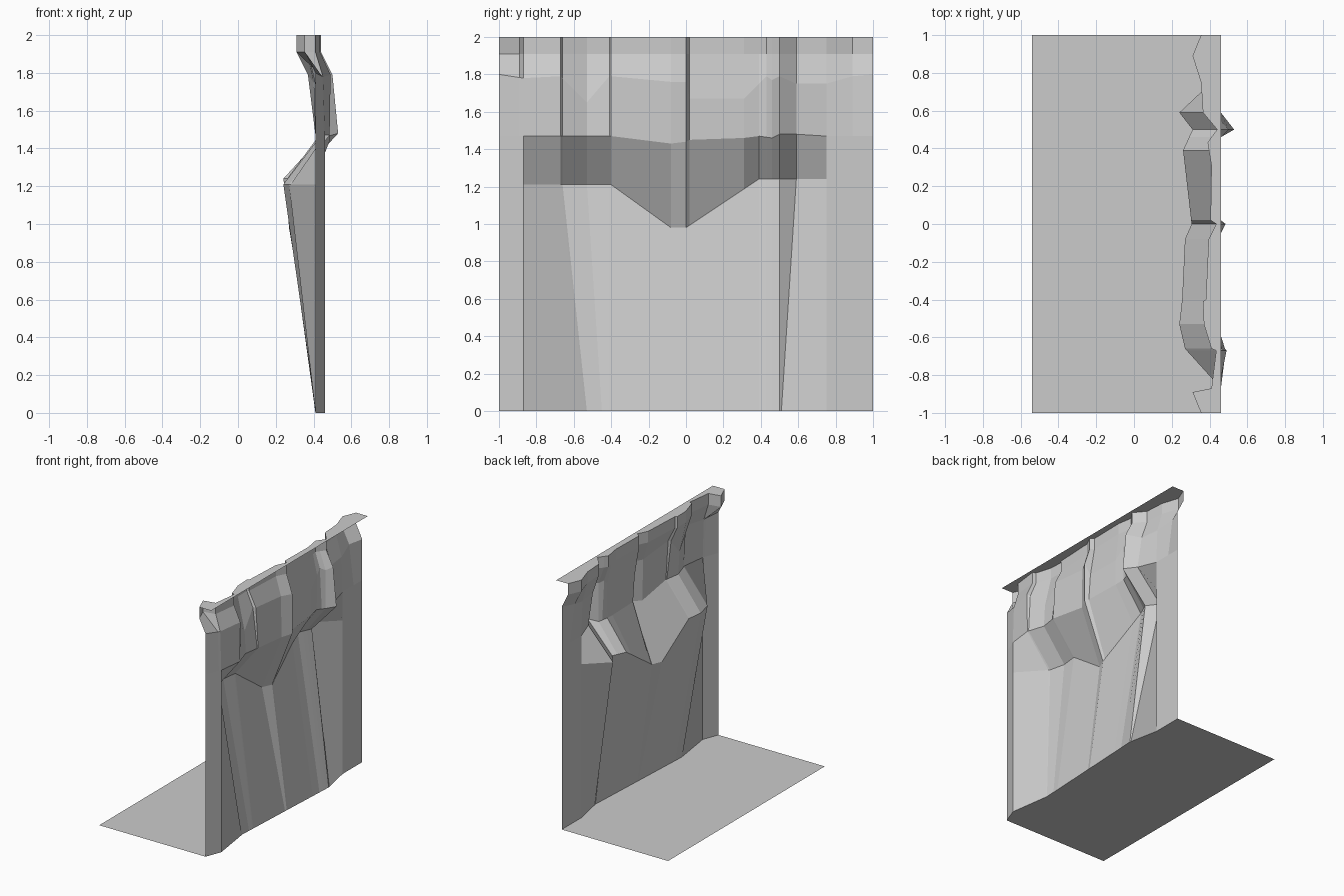
import bpy

# Column positions along the cliff; each row below is a polyline sampled at these.
COLS = [-1, -.89, -.87, -.67, -.66, -.53, -.41, -.40, -.08, 0, .02, .31,
        .39, .43, .46, .5, .59, .75, .89, 1]

# Rim (y, x)
RIM = [(-1, .355), (-.89, .31), (-.87, .41), (-.67, .435), (-.66, .41), (-.53, .37),
       (-.41, .365), (-.40, .38), (-.08, .395), (0, .435), (.02, .405), (.31, .41),
       (.43, .39), (.46, .41), (.5, .44), (.59, .365), (.75, .355), (.89, .31), (1, .355)]

# Shoulder under the rim (y, x, z)
SHOULDER = [(-1, .41, 1.8), (-.87, .45, 1.78), (-.67, .49, 1.79), (-.66, .465, 1.78),
            (-.53, .43, 1.65), (-.41, .42, 1.79), (-.40, .44, 1.79), (-.08, .44, 1.76),
            (0, .485, 1.76), (.02, .445, 1.67), (.31, .44, 1.67), (.43, .43, 1.79),
            (.46, .46, 1.77), (.5, .5, 1.79), (.59, .42, 1.75), (.75, .40, 1.75),
            (.89, .37, 1.79), (1, .41, 1.8)]

# Recess above the ledge (y, x, z)
RECESS = [(-1, .41, 1.47), (-.87, .46, 1.47), (-.67, .485, 1.47), (-.53, .44, 1.47),
          (-.40, .46, 1.47), (-.08, .445, 1.43), (0, .485, 1.44), (.02, .46, 1.45),
          (.31, .44, 1.46), (.39, .43, 1.47), (.46, .46, 1.46), (.5, .53, 1.48),
          (.59, .46, 1.48), (.75, .41, 1.47), (1, .41, 1.47)]

# Protruding ledge (y, x, z)
LEDGE = [(-1, .41, 1.21), (-.87, .46, 1.21), (-.66, .27, 1.21), (-.53, .24, 1.21),
         (-.40, .255, 1.21), (-.08, .27, .98), (0, .305, .98), (.39, .26, 1.24),
         (.5, .31, 1.24), (.59, .24, 1.24), (.75, .41, 1.24), (1, .41, 1.24)]

# Foot of the cliff (y, x), and the columns that lean as they reach it
FOOT = [(-1, .41), (-.87, .46), (-.53, .41), (.5, .46), (.75, .41), (1, .41)]
LEAN = {-.67: -.54, -.66: -.53, -.53: -.45, -.08: -.02, .59: .51}


def sample(line, y):
    for a, b in zip(line, line[1:]):
        if a[0] <= y <= b[0]:
            t = (y - a[0]) / (b[0] - a[0])
            return [p + (q - p) * t for p, q in zip(a[1:], b[1:])]


def row(line, z=None, ys=COLS):
    out = []
    for y in ys:
        s = sample(line, y)
        out.append((s[0], y, s[1] if z is None else z))
    return out


def strip_mesh(name, rows):
    n = len(COLS)
    verts = [v for r in rows for v in r]
    faces = [(j * n + i, j * n + i + 1, (j + 1) * n + i + 1, (j + 1) * n + i)
             for j in range(len(rows) - 1) for i in range(n - 1)]
    mesh = bpy.data.meshes.new(name)
    mesh.from_pydata(verts, [], faces)
    mesh.update()
    obj = bpy.data.objects.new(name, mesh)
    bpy.context.collection.objects.link(obj)
    return obj


top = row(RIM, 2.0)
foot = row(FOOT, 0.0, [LEAN.get(y, y) for y in COLS])

# Cliff wall, facing -x
strip_mesh("cliff_wall", [top, row(RIM, 1.91), row(SHOULDER), row(RECESS), row(LEDGE), foot])

# Flat ground on top, behind the rim
strip_mesh("cliff_top", [[(.46, y, 2.0) for y in COLS], top])

# Floor in front of the cliff
strip_mesh("floor", [foot, [(-.54, v[1], 0.0) for v in foot]])
